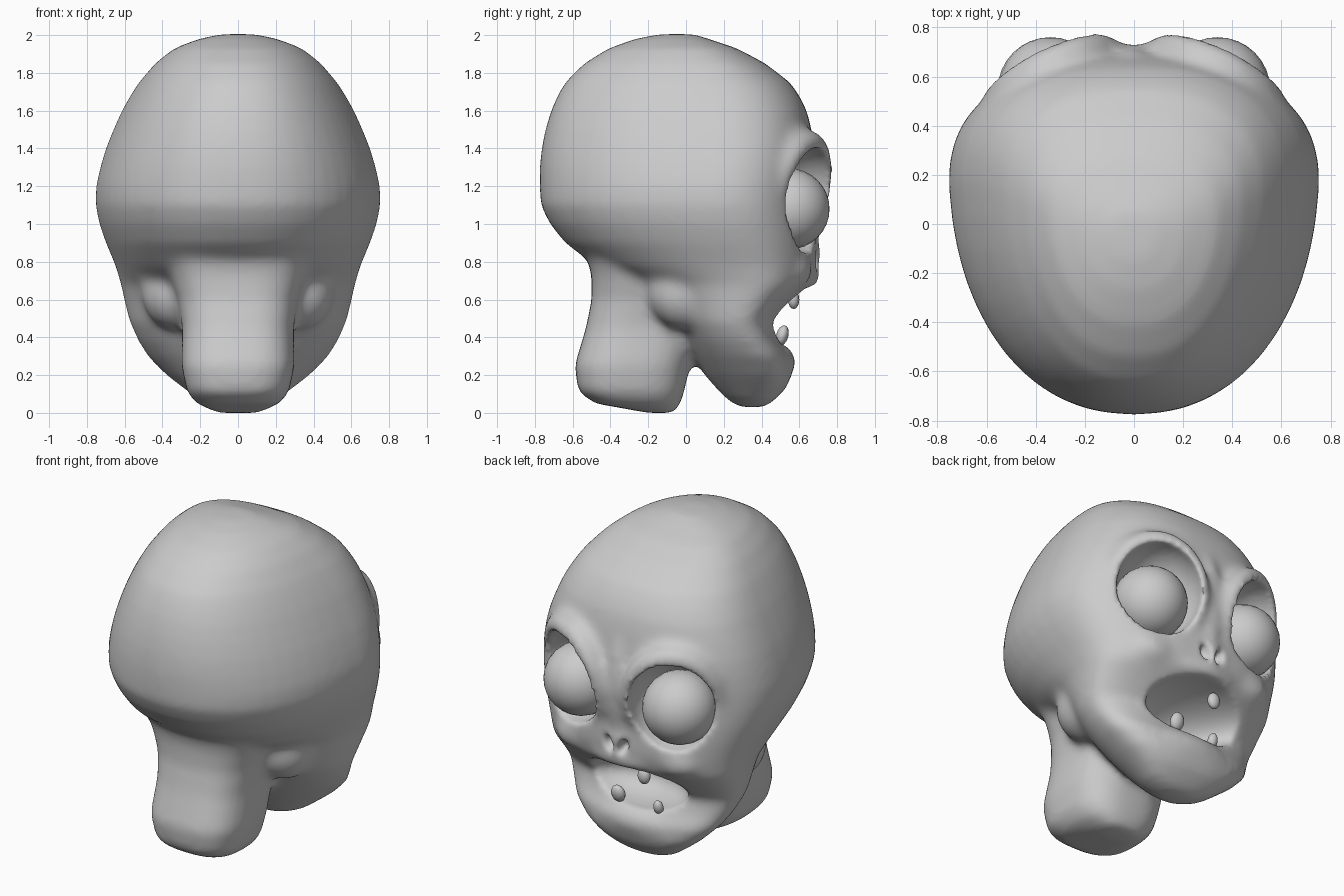
import bpy, bmesh
from math import sin, cos, pi, radians, copysign
from mathutils import Matrix, Vector, Euler

if "Cube" in bpy.data.objects:
    bpy.data.objects.remove(bpy.data.objects["Cube"])


def make_object(name, bm):
    bmesh.ops.recalc_face_normals(bm, faces=bm.faces)
    mesh = bpy.data.meshes.new(name)
    bm.to_mesh(mesh)
    bm.free()
    obj = bpy.data.objects.new(name, mesh)
    bpy.context.collection.objects.link(obj)
    return obj


def loft(bm, rows, mid, n_front, n_back, taper=0.0, seg=48):
    """Stack egg-shaped rings: rows are (z, y_back, y_front, half_width)."""
    rings = []
    for z, yb, yf, w in rows:
        ym = yb + mid * (yf - yb)
        ring = []
        for i in range(seg):
            a = 2 * pi * i / seg
            c, s = cos(a), sin(a)
            e = 2 / (n_front if s > 0 else n_back)
            depth = yf - ym if s > 0 else ym - yb
            t = copysign(abs(s) ** e, s)
            narrow = 1 + taper * min(t, 0)
            ring.append(bm.verts.new((w * narrow * copysign(abs(c) ** e, c), ym + depth * t, z)))
        rings.append(ring)
    for lo, hi in zip(rings, rings[1:]):
        for i in range(seg):
            j = (i + 1) % seg
            bm.faces.new((lo[i], lo[j], hi[j], hi[i]))
    bm.faces.new(rings[0])
    bm.faces.new(rings[-1])


def placed(loc, rot, size):
    return Matrix.LocRotScale(Vector(loc), Euler([radians(r) for r in rot]), Vector(size))


def ball(bm, loc, size, rot=(0, 0, 0), seg=24):
    bmesh.ops.create_uvsphere(bm, u_segments=seg, v_segments=seg * 2 // 3, radius=1,
                              matrix=placed(loc, rot, size))


def rim(bm, loc, rx, rz, thick, rot, seg=40, sides=12):
    """Closed ring around an eye, thicker along the brow."""
    m = placed(loc, rot, (1, 1, 1))
    rings = []
    for i in range(seg):
        a = 2 * pi * i / seg
        t = thick * (1 + 0.3 * sin(a))
        rings.append([bm.verts.new(m @ Vector(((rx + t * cos(b)) * cos(a), t * sin(b),
                                               (rz + t * cos(b)) * sin(a))))
                      for b in (2 * pi * k / sides for k in range(sides))])
    for i in range(seg):
        p, q = rings[i], rings[(i + 1) % seg]
        for k in range(sides):
            l = (k + 1) % sides
            bm.faces.new((p[k], p[l], q[l], q[k]))


def blend(obj, voxel, repeats):
    """Fuse overlapping shapes into one skin and relax it."""
    r = obj.modifiers.new("fuse", 'REMESH')
    r.mode = 'VOXEL'
    r.voxel_size = voxel
    s = obj.modifiers.new("relax", 'SMOOTH')
    s.factor = 0.5
    s.iterations = repeats


def apply_all(obj):
    dg = bpy.context.evaluated_depsgraph_get()
    mesh = bpy.data.meshes.new_from_object(obj.evaluated_get(dg))
    obj.modifiers.clear()
    obj.data = mesh


# Skull and jaw
bm = bmesh.new()
loft(bm, [(.03, .28, .42, .10), (.07, .22, .47, .21), (.13, .16, .53, .29), (.2, .10, .56, .38),
          (.3, .03, .55, .48), (.38, -.02, .50, .53), (.48, -.08, .475, .575), (.58, -.16, .56, .60),
          (.68, -.27, .66, .62), (.78, -.48, .69, .65), (.9, -.64, .69, .70), (1, -.72, .68, .735),
          (1.1, -.77, .67, .755), (1.2, -.775, .67, .752), (1.3, -.775, .68, .73),
          (1.4, -.765, .68, .70), (1.5, -.745, .665, .66), (1.6, -.715, .64, .615),
          (1.68, -.68, .60, .57), (1.75, -.64, .55, .525), (1.85, -.54, .42, .44),
          (1.93, -.41, .27, .34), (1.98, -.27, .12, .21), (2.005, -.14, .04, .09)],
     .65, 2.4, 2.25, .07)
# Neck stump
loft(bm, [(0, -.2, -.06, .11), (.05, -.48, -.03, .22), (.11, -.57, -.01, .27), (.25, -.59, .02, .30),
          (.45, -.53, .09, .295), (.6, -.5, .14, .32), (.72, -.5, .14, .36), (.82, -.52, .14, .40),
          (.95, -.5, .1, .42)], .5, 2.8, 2.8)
# Jaw hinges, eye rims, cheeks, nose, lips
for s in (-1, 1):
    ball(bm, (s * .33, 0, .64), (.18, .20, .2))
    rim(bm, (s * .335, .585, 1.13), .255, .30, .06, (-11, 0, -s * 27))
    ball(bm, (s * .33, .52, .76), (.18, .15, .12))
ball(bm, (0, .62, 1.15), (.10, .11, .36))
ball(bm, (0, .62, .82), (.13, .10, .13))
ball(bm, (0, .60, .71), (.25, .105, .06))
ball(bm, (0, .47, .27), (.3, .11, .1))
head = make_object("head", bm)
blend(head, .025, 8)
apply_all(head)

# Cutters for sockets, mouth and nostrils
cutters = []
for s in (-1, 1):
    bm = bmesh.new()
    ball(bm, (s * .355, .655, 1.125), (.25, .27, .28), (-10, 0, -s * 26), 36)
    cutters.append(make_object("socket_cutter", bm))
    bm = bmesh.new()
    ball(bm, (s * .05, .72, .81), (.033, .09, .06), (0, s * 22, 0))
    cutters.append(make_object("nostril_cutter", bm))
bm = bmesh.new()
ball(bm, (-.02, .58, .515), (.35, .30, .15), (10, 0, 0), 36)
cutters.append(make_object("mouth_cutter", bm))
for c in cutters:
    c.hide_render = True
    b = head.modifiers.new("cut", 'BOOLEAN')
    b.operation = 'DIFFERENCE'
    b.solver = 'EXACT'
    b.object = c
blend(head, .018, 5)
apply_all(head)
for c in cutters:
    bpy.data.objects.remove(c)

# Eyeballs
for s, side in ((-1, "left"), (1, "right")):
    bm = bmesh.new()
    ball(bm, (s * .34, .545, 1.08), (.215, .215, .215), (90, 0, 0))
    make_object("eyeball_" + side, bm)

# Teeth
for name, loc, size, tilt in (("upper_tooth", (-.11, .57, .60), (.04, .03, .05), 0),
                              ("lower_tooth_large", (.11, .51, .41), (.045, .032, .055), -15),
                              ("lower_tooth_small", (-.16, .50, .39), (.03, .028, .045), -15)):
    bm = bmesh.new()
    ball(bm, loc, size, (tilt, 0, 0), 12)
    make_object(name, bm)

for obj in bpy.context.collection.objects:
    obj.select_set(True)
bpy.context.view_layer.objects.active = head
bpy.ops.object.shade_smooth_by_angle(angle=radians(60))
